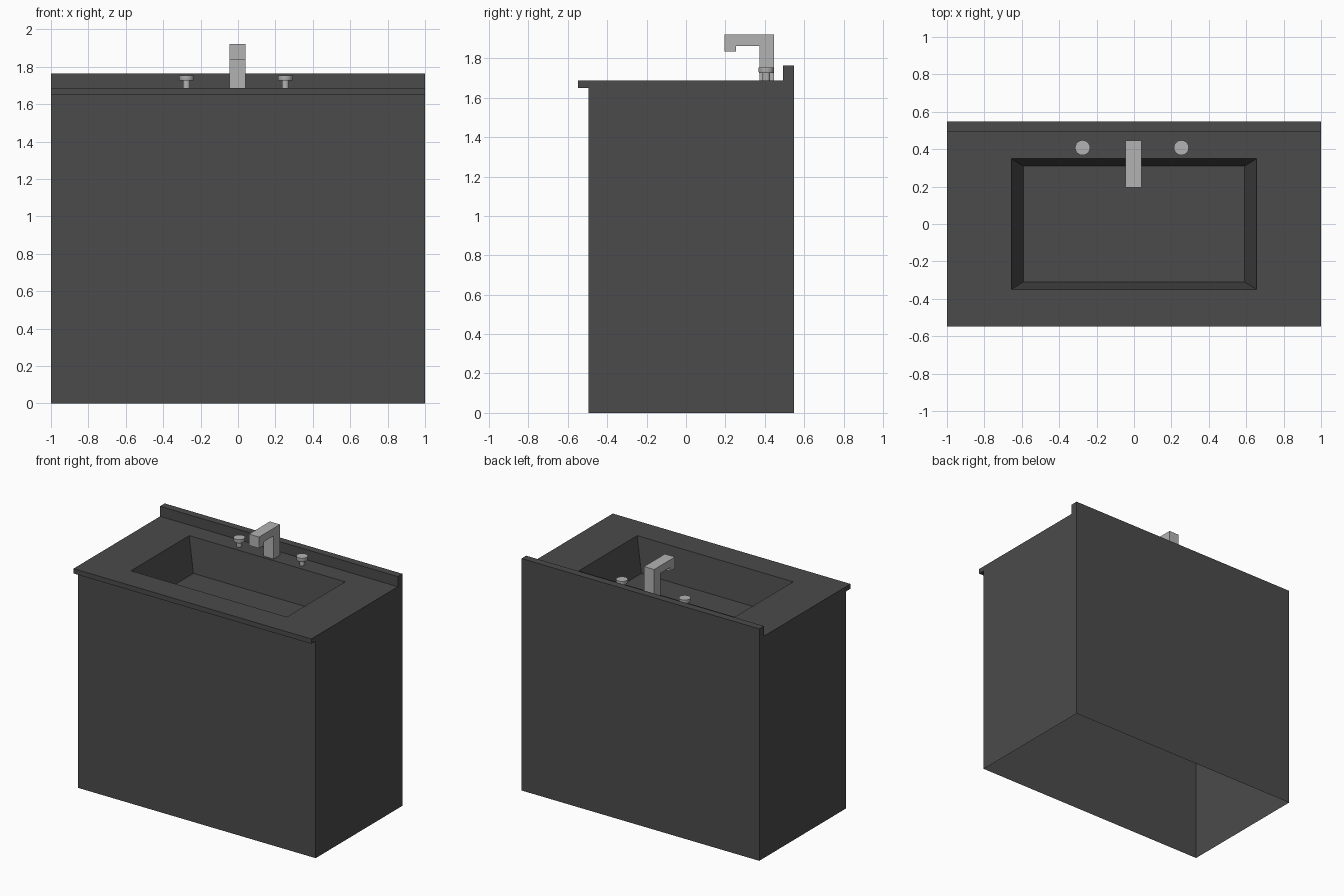
import bpy, bmesh, math

if "Cube" in bpy.data.objects:
    bpy.data.objects.remove(bpy.data.objects["Cube"])

def material(name, value):
    m = bpy.data.materials.new(name)
    m.diffuse_color = (value, value, value, 1)
    m.use_nodes = True
    m.node_tree.nodes["Principled BSDF"].inputs["Base Color"].default_value = m.diffuse_color
    return m

DARK = material("dark_grey", 0.07)
LIGHT = material("light_grey", 0.45)

def finish(bm, name, mat):
    bmesh.ops.remove_doubles(bm, verts=bm.verts, dist=1e-5)
    bmesh.ops.recalc_face_normals(bm, faces=bm.faces)
    me = bpy.data.meshes.new(name)
    bm.to_mesh(me)
    bm.free()
    ob = bpy.data.objects.new(name, me)
    ob.data.materials.append(mat)
    bpy.context.collection.objects.link(ob)
    return ob

def extrude_profile(bm, profile, x0, x1, skip=()):
    """Sweep a (y, z) outline along x; skip lists outline edges left open."""
    a = [bm.verts.new((x0, y, z)) for y, z in profile]
    b = [bm.verts.new((x1, y, z)) for y, z in profile]
    n = len(profile)
    bm.faces.new(a)
    bm.faces.new(b[::-1])
    for i in range(n):
        if i not in skip:
            j = (i + 1) % n
            bm.faces.new((a[i], a[j], b[j], b[i]))

def ring(bm, x, y0, y1, z):
    return [bm.verts.new(c) for c in ((-x, y0, z), (x, y0, z), (x, y1, z), (-x, y1, z))]

# Cabinet: one sheet with front lip and backsplash, open underneath
TOP = 1.687
bm = bmesh.new()
extrude_profile(bm, [(-0.495, 0), (-0.495, 1.65), (-0.548, 1.65), (-0.548, TOP),
                     (0.492, TOP), (0.492, 1.764), (0.548, 1.764), (0.548, 0)],
                -1, 1, skip=(3, 7))
# Countertop around the recessed basin
rings = [ring(bm, 1, -0.548, 0.492, TOP),
         ring(bm, 0.656, -0.35, 0.35, TOP),
         ring(bm, 0.592, -0.31, 0.31, TOP - 0.255)]
for r, s in zip(rings, rings[1:]):
    for i in range(4):
        j = (i + 1) % 4
        bm.faces.new((r[i], r[j], s[j], s[i]))
bm.faces.new(rings[-1])
finish(bm, "vanity_cabinet_with_basin", DARK)

# Faucet: hooked flat spout
bm = bmesh.new()
extrude_profile(bm, [(0.447, TOP), (0.447, 1.921), (0.196, 1.921), (0.196, 1.835),
                     (0.255, 1.835), (0.255, 1.863), (0.372, 1.863), (0.372, TOP)],
                -0.045, 0.04)
finish(bm, "faucet", LIGHT)

# Tap knobs: narrow stem under a flared cap
def knob(name, x):
    bm = bmesh.new()
    y, segs = 0.408, 24
    loops = []
    for r, z in ((0.019, TOP), (0.019, 1.725), (0.037, 1.725), (0.04, 1.735), (0.04, 1.754)):
        loops.append([bm.verts.new((x + r * math.cos(2 * math.pi * i / segs),
                                    y + r * math.sin(2 * math.pi * i / segs), z))
                      for i in range(segs)])
    for a, b in zip(loops, loops[1:]):
        for i in range(segs):
            j = (i + 1) % segs
            bm.faces.new((a[i], a[j], b[j], b[i]))
    bm.faces.new(loops[0][::-1])
    bm.faces.new(loops[-1])
    ob = finish(bm, name, LIGHT)
    bpy.ops.object.select_all(action='DESELECT')
    ob.select_set(True)
    bpy.context.view_layer.objects.active = ob
    bpy.ops.object.shade_smooth_by_angle()

knob("left_tap_knob", -0.275)
knob("right_tap_knob", 0.253)
